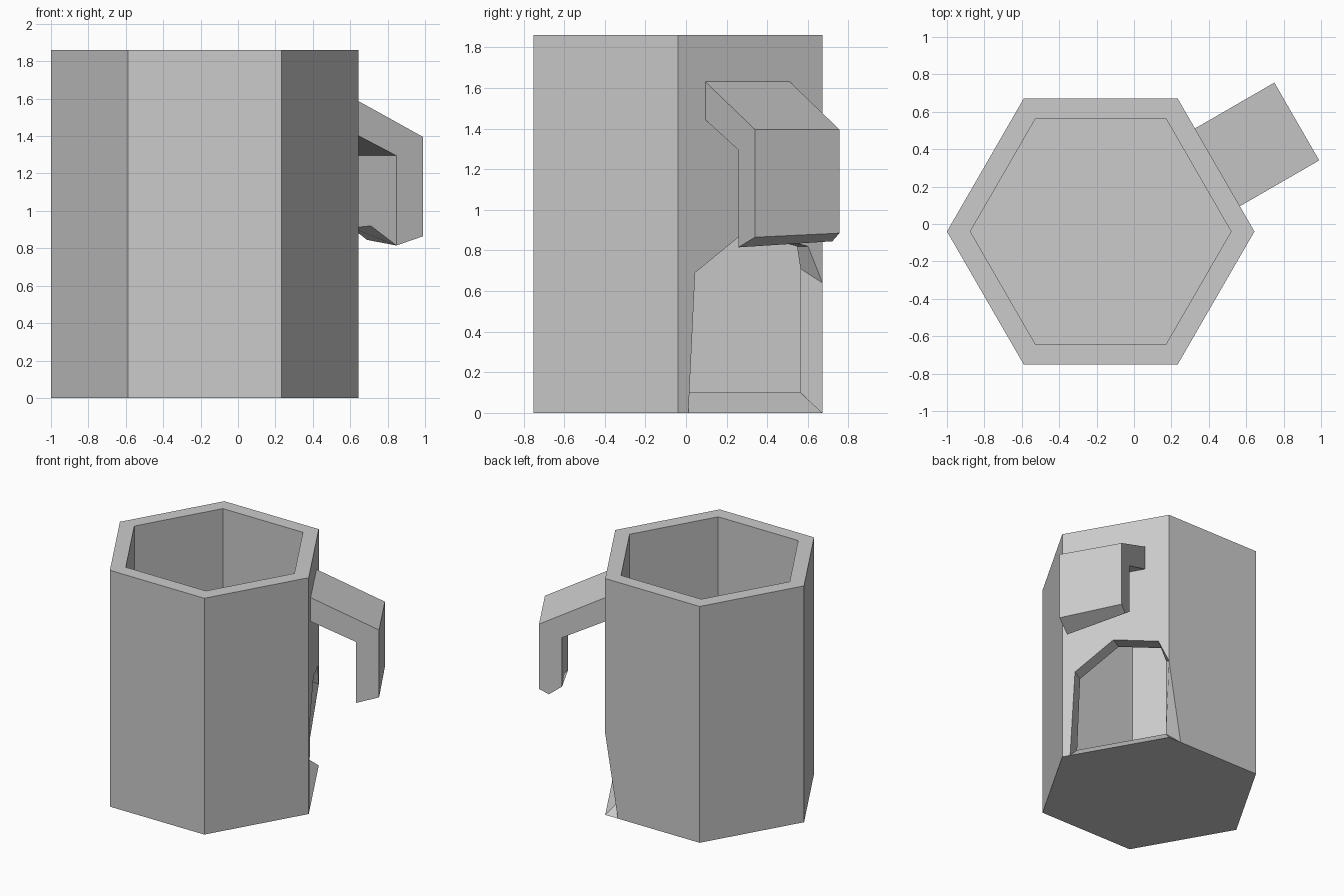
import bpy
import bmesh
from math import cos, sin, radians
from mathutils import Vector

cube = bpy.data.objects.get("Cube")
if cube:
    bpy.data.objects.remove(cube)

CENTRE = Vector((-0.178, -0.04, 0))
R_OUT, R_IN = 0.822, 0.697
WALL = (R_OUT - R_IN) * cos(radians(30))
HEIGHT, FLOOR = 1.86, 0.1

grey = bpy.data.materials.new("stone_grey")
grey.use_nodes = True
colour = (0.6, 0.6, 0.6, 1)
grey.diffuse_color = colour
grey.node_tree.nodes["Principled BSDF"].inputs["Base Color"].default_value = colour


def corner(i, r, z):
    a = radians(60 * i)
    return CENTRE + Vector((r * cos(a), r * sin(a), z))


def on_face(t, z, d):
    """Point on the handle side: t along the face, d outwards."""
    along = Vector((-sin(radians(30)), cos(radians(30)), 0))
    out = Vector((cos(radians(30)), sin(radians(30)), 0))
    return corner(0, R_OUT, z) + along * t + out * d


def make_object(name, polygons):
    bm = bmesh.new()
    for poly in polygons:
        bm.faces.new([bm.verts.new(p) for p in poly])
    bmesh.ops.remove_doubles(bm, verts=bm.verts, dist=0.0005)
    bmesh.ops.recalc_face_normals(bm, faces=bm.faces)
    mesh = bpy.data.meshes.new(name)
    bm.to_mesh(mesh)
    bm.free()
    mesh.materials.append(grey)
    obj = bpy.data.objects.new(name, mesh)
    bpy.context.collection.objects.link(obj)
    return obj


# Rings of the hexagonal body
ob, ot = ([corner(i, R_OUT, z) for i in range(6)] for z in (0, HEIGHT))
ib, it = ([corner(i, R_IN, z) for i in range(6)] for z in (FLOOR, HEIGHT))

# Broken opening: outer and inner edge of the hole
hole = [(0.098, 0.69), (0.394, 0.90), (0.74, 0.82)]
outer = [on_face(0.06, 0, 0)] + [on_face(t, z, 0) for t, z in hole]
outer += [corner(1, R_OUT, 0.64), ob[1] + Vector((-0.11, 0, 0))]
inner = [on_face(0.075, FLOOR, -WALL)] + [on_face(t, z, -WALL) for t, z in hole]
inner += [corner(1, R_IN, 0.71), ib[1]]

polys = [
    [ob[0], *outer[:5], ot[1], ot[0]],
    [outer[4], outer[5], ob[2], ot[2], ot[1]],
    [ib[0], *inner[:5], it[1], it[0]],
    [inner[4], ib[1], ib[2], it[2], it[1]],
    [ob[0], outer[0], ob[1], outer[5], *ob[2:]],
    [ib[0], inner[0], *ib[1:]],
    # sloped sill at the foot of the opening
    [outer[0], ob[1], ib[1], inner[0]],
    [ob[1], outer[5], ib[1]],
]
# Broken wall thickness
for k in range(5):
    polys.append([outer[k], outer[k + 1], inner[k + 1], inner[k]])
# Untouched walls and the rim
for i in range(6):
    j = (i + 1) % 6
    polys.append([ot[i], ot[j], it[j], it[i]])
    if i > 1:
        polys.append([ob[i], ob[j], ot[j], ot[i]])
        polys.append([ib[i], ib[j], it[j], it[i]])
make_object("mug_body", polys)

# Handle: bent bar with a snapped lower end
NEAR, FAR = 0.156, 0.636
D_IN, D_OUT = 0.325, 0.49
bar = [(-0.02, 1.64), (D_OUT, 1.395), (D_IN, 1.295), (-0.02, 1.452)]
rt, elbow, inside, rb = ([on_face(t, z, d) for t in (NEAR, FAR)] for d, z in bar)
tip_near = [on_face(NEAR, 0.865, D_OUT), on_face(NEAR, 0.815, D_IN)]
tip_mid = on_face(0.43, 0.92, D_IN)
tip_far = [on_face(FAR, 0.885, D_OUT), on_face(FAR, 0.845, 0.42), on_face(FAR, 0.91, D_IN)]
make_object("handle", [
    [rt[0], rt[1], elbow[1], elbow[0]],
    [rb[0], rb[1], inside[1], inside[0]],
    [rt[0], rt[1], rb[1], rb[0]],
    [elbow[0], elbow[1], tip_far[0], tip_near[0]],
    [inside[0], inside[1], tip_far[2], tip_mid, tip_near[1]],
    [rt[0], elbow[0], tip_near[0], tip_near[1], inside[0], rb[0]],
    [rt[1], elbow[1], *tip_far, inside[1], rb[1]],
    [tip_near[0], tip_near[1], tip_far[1], tip_far[0]],
    [tip_near[1], tip_mid, tip_far[2], tip_far[1]],
])
